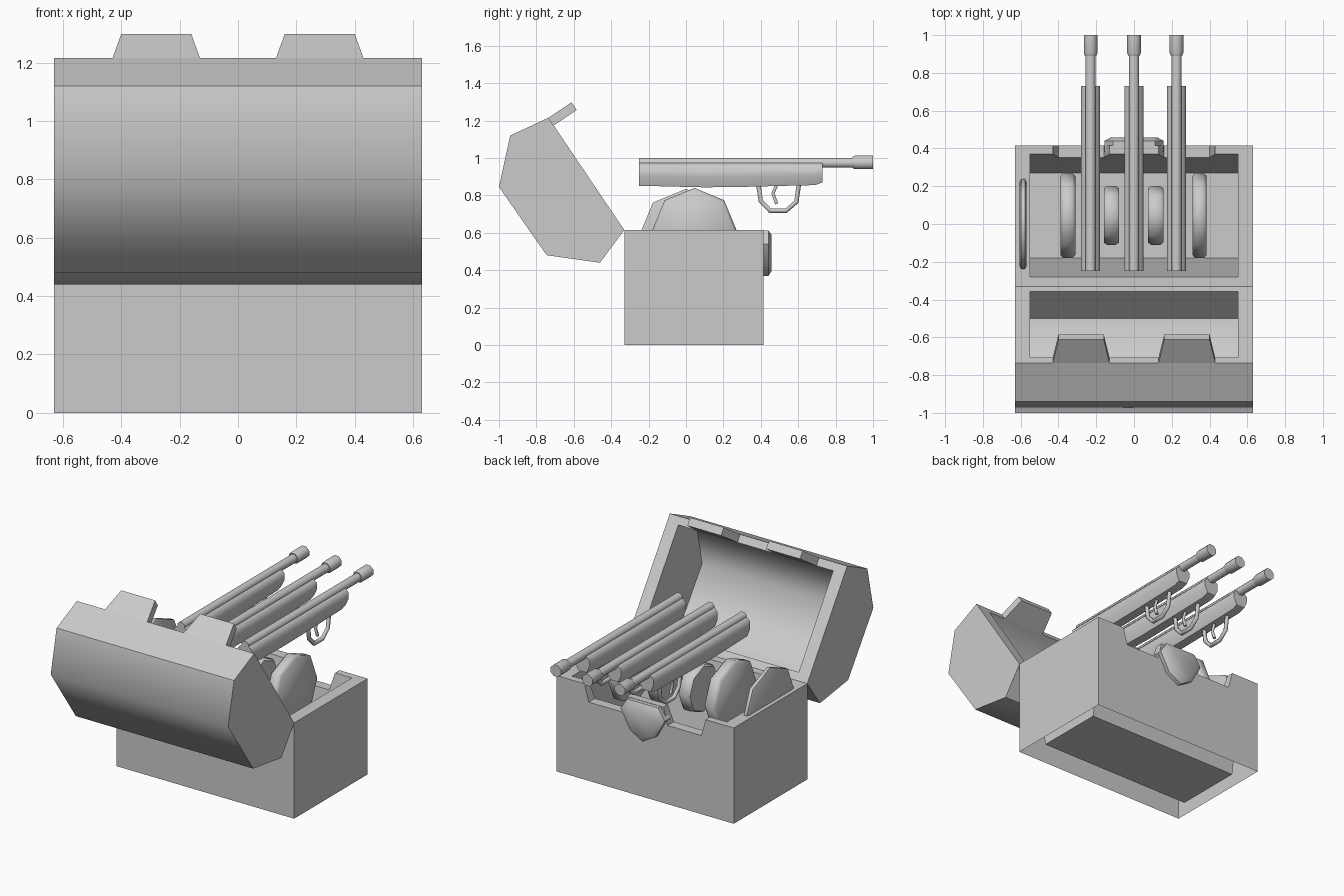
import bpy, bmesh, math
from mathutils import Vector

if "Cube" in bpy.data.objects:
    bpy.data.objects.remove(bpy.data.objects["Cube"])


def make(name, verts, faces, angle=50):
    me = bpy.data.meshes.new(name)
    me.from_pydata([tuple(v) for v in verts], [], faces)
    bm = bmesh.new()
    bm.from_mesh(me)
    bmesh.ops.recalc_face_normals(bm, faces=bm.faces)
    bm.to_mesh(me)
    bm.free()
    ob = bpy.data.objects.new(name, me)
    bpy.context.collection.objects.link(ob)
    bpy.ops.object.select_all(action='DESELECT')
    ob.select_set(True)
    bpy.context.view_layer.objects.active = ob
    bpy.ops.object.shade_smooth_by_angle(angle=math.radians(angle))
    return ob


def loft(name, rings, cap=True, angle=50):
    """Skin a row of equal-length closed rings."""
    n = len(rings[0])
    verts = [p for r in rings for p in r]
    faces = [(k*n + i, k*n + (i+1) % n, (k+1)*n + (i+1) % n, (k+1)*n + i)
             for k in range(len(rings) - 1) for i in range(n)]
    if cap:
        faces += [tuple(range(n)), tuple(range((len(rings)-1)*n, len(rings)*n))]
    return make(name, verts, faces, angle)


def ring_y(x, y, z, rx, rz, n=8):
    """Regular ring facing along y."""
    k = 1 / math.cos(math.pi / n)
    return [(x + rx*k*math.cos(2*math.pi*(i+.5)/n), y,
             z + rz*k*math.sin(2*math.pi*(i+.5)/n)) for i in range(n)]


W, IW, H = .63, .55, .615

# Chest body: open-bottomed walls, notched rim, tapered tray inside
NZ = .505
notch = [(.43, H), (.40, NZ), (.16, NZ), (.13, H)]
notch += [(-x, z) for x, z in reversed(notch)]
outer = [(-W, -.33, H), (W, -.33, H), (W, .415, H)]
outer += [(x, .415, z) for x, z in notch] + [(-W, .415, H)]
inner = [(-IW, -.28, H), (IW, -.28, H), (IW, .37, H)]
inner += [(x, .37 - .1*(H - z)/.6, z) for x, z in notch] + [(-IW, .37, H)]
n = len(outer)
obot = [(-W, -.33, 0), (W, -.33, 0), (W, .415, 0), (-W, .415, 0)]
ibot = [(-IW, -.18, .015), (IW, -.18, .015), (IW, .27, .015), (-IW, .27, .015)]
faces = [(i, (i+1) % n, n + (i+1) % n, n + i) for i in range(n)]
for top, b in ((0, 2*n), (n, 2*n + 4)):
    faces += [(b, b+1, top+1, top), (b+1, b+2, top+2, top+1),
              (b+3, b, top, top+n-1),
              (b+2, b+3) + tuple(range(top+n-1, top+1, -1))]
faces.append(tuple(range(2*n + 4, 2*n + 8)))
make("chest_body", outer + inner + obot + ibot, faces)

# Lid: hollow faceted shell swung open
prof = [Vector(p) for p in ((-.33, .615), (-.46, .44), (-.745, .48),
                            (-1.0, .845), (-.94, 1.12), (-.735, 1.215))]
d = (prof[-1] - prof[0]).normalized()
nrm = Vector((d.y, -d.x))
mid = sum(prof, Vector((0, 0))) / len(prof)
iprof = [p.lerp(mid, .17) for p in prof]
iprof[0], iprof[-1] = prof[0] + d*.05, prof[-1] - d*.05
m = len(prof)
verts = [(x, p.x, p.y) for pr, w in ((prof, W), (iprof, IW))
         for x in (-w, w) for p in pr]
faces = []
for b in (0, 2*m):
    faces += [(b+i, b+i+1, b+m+i+1, b+m+i) for i in range(m-1)]
    faces += [tuple(range(b, b+m)), tuple(range(b+m, b+2*m))]
rim = [0, m, 2*m - 1, m - 1]
faces += [(rim[i], rim[(i+1) % 4], 2*m + rim[(i+1) % 4], 2*m + rim[i])
          for i in range(4)]
make("lid", verts, faces)

# Lid teeth that drop into the rim notches
for s, side in ((-1, "left"), (1, "right")):
    rings = []
    for a, b, t in ((.13, .43, 0), (.16, .40, .148)):
        q0 = prof[-1] + nrm*t
        q1 = q0 - d*.05
        rings.append([(s*a, q0.x, q0.y), (s*b, q0.x, q0.y),
                      (s*b, q1.x, q1.y), (s*a, q1.x, q1.y)])
    loft("lid_tooth_" + side, rings)

# Latch plate on the back wall
latch = [(-.11, .613), (.11, .613), (.157, .54), (.09, .42), (0, .368),
         (-.09, .42), (-.157, .54)]
loft("latch", [[(x*k, y, .5 + (z - .5)*k) for x, z in latch]
               for k, y in ((1, .38), (1, .44), (.8, .457))])

# Standing octagonal discs inside the chest
for i, (x0, x1, y, z, r) in enumerate((
        (-.39, -.31, .045, .615, .225), (.31, .385, .045, .615, .225),
        (-.16, -.08, .045, .60, .155), (.075, .155, .045, .60, .155),
        (-.605, -.57, 0, .585, .25))):
    rings = [[(x, y + r*k*math.cos(a*math.pi/4), z + r*k*math.sin(a*math.pi/4))
              for a in range(8)]
             for x, k in ((x0, .93), (x0 + .2*(x1-x0), 1),
                          (x1 - .2*(x1-x0), 1), (x1, .93))]
    loft("disc_%d" % (i + 1), rings)


def tube(name, pts, r):
    """Square bar along a yz path."""
    cu = bpy.data.curves.new(name, 'CURVE')
    cu.dimensions = '3D'
    cu.bevel_depth = r
    cu.bevel_resolution = 1
    cu.use_fill_caps = True
    sp = cu.splines.new('POLY')
    sp.points.add(len(pts) - 1)
    for p, q in zip(sp.points, pts):
        p.co = (*q, 1)
    ob = bpy.data.objects.new(name, cu)
    bpy.context.collection.objects.link(ob)


# Three long guns lying above the box
section = [(-.024, .975), (.024, .975), (.05, .95), (.05, .905), (.03, .855),
           (-.03, .855), (-.05, .905), (-.05, .95)]
for i, x in enumerate((-.23, 0, .225)):
    tag = "_%d" % (i + 1)
    loft("gun_stock" + tag,
         [[(x + a, y, .975 + (z - .975)*k) for a, z in section]
          for y, k in ((-.25, 1.03), (.1, 1.1), (.3, 1.08), (.69, 1), (.73, .88))])
    loft("gun_barrel" + tag, [ring_y(x, -.25, .974, .026, .026),
                              ring_y(x, .91, .974, .026, .026)])
    loft("gun_muzzle" + tag, [ring_y(x, y, .976, r, r)
                              for y, r in ((.89, .03), (.905, .036), (1.0, .036))])
    tube("trigger_guard" + tag,
         [(x, y, z) for y, z in ((.385, .87), (.40, .77), (.45, .718),
                                 (.535, .718), (.59, .765), (.605, .87))], .014)
    tube("trigger" + tag,
         [(x, y, z) for y, z in ((.49, .87), (.465, .81), (.485, .755))], .01)
